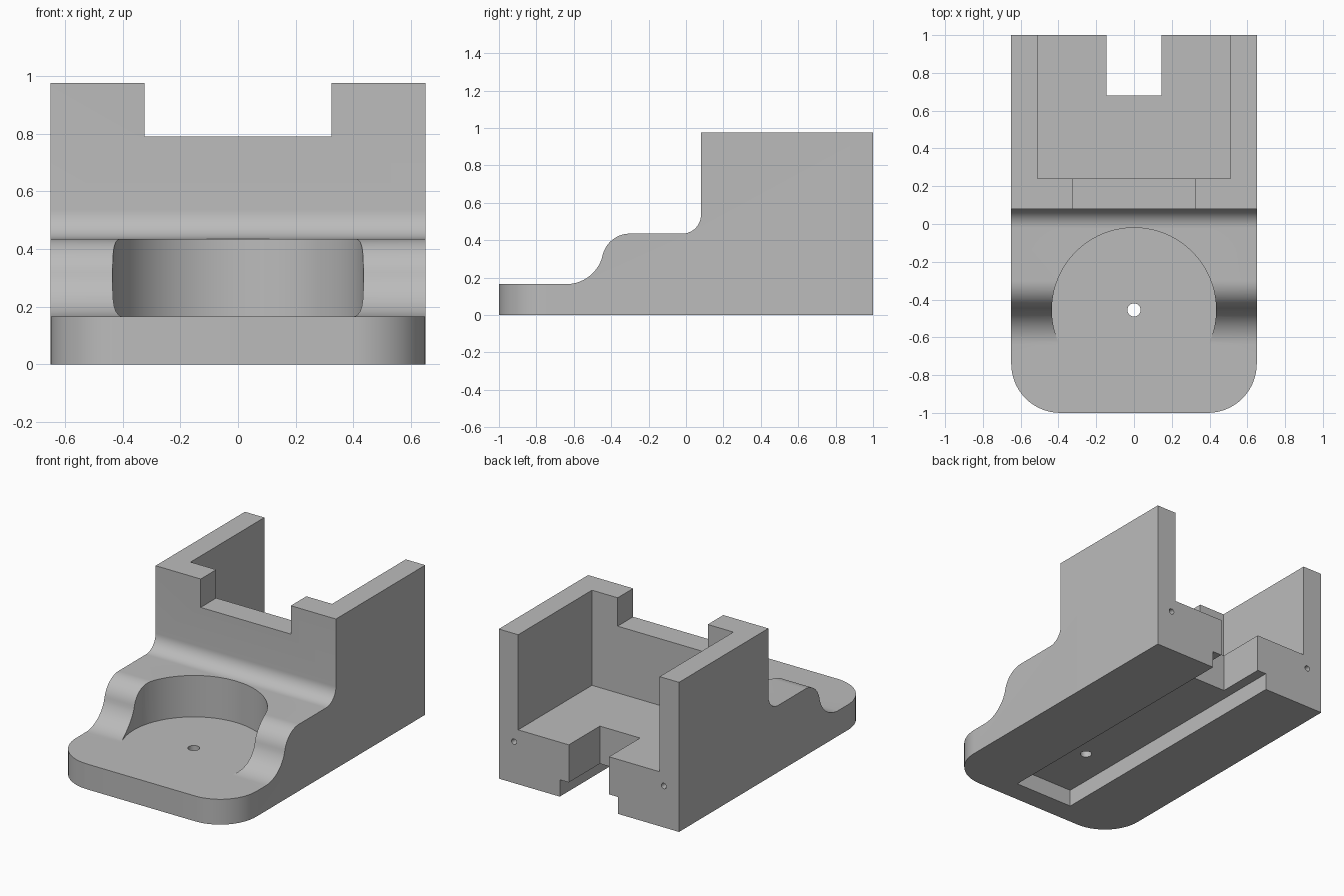
import bpy
import bmesh
from math import cos, sin, radians, atan2, degrees
from mathutils import Vector

if "Cube" in bpy.data.objects:
    bpy.data.objects.remove(bpy.data.objects["Cube"], do_unlink=True)

grey = bpy.data.materials.new("plain grey")
grey.use_nodes = True
colour = (0.5, 0.5, 0.5, 1)
grey.diffuse_color = colour
grey.node_tree.nodes["Principled BSDF"].inputs["Base Color"].default_value = colour


def arc(cx, cy, r, start, end, steps=14):
    angles = [radians(start + (end - start) * i / steps) for i in range(steps + 1)]
    return [(cx + r * cos(a), cy + r * sin(a)) for a in angles]


def prism(name, points, offset):
    """Extrude a closed outline of 3D points along an offset."""
    bm = bmesh.new()
    face = bm.faces.new([bm.verts.new(p) for p in points])
    moved = bmesh.ops.extrude_face_region(bm, geom=[face])["geom"]
    verts = [v for v in moved if isinstance(v, bmesh.types.BMVert)]
    bmesh.ops.translate(bm, verts=verts, vec=Vector(offset))
    bmesh.ops.recalc_face_normals(bm, faces=bm.faces)
    mesh = bpy.data.meshes.new(name)
    bm.to_mesh(mesh)
    bm.free()
    obj = bpy.data.objects.new(name, mesh)
    bpy.context.collection.objects.link(obj)
    mesh.materials.append(grey)
    return obj


def box(name, x, y0, y1, z0, z1):
    return prism(name, [(-x, y0, z0), (x, y0, z0), (x, y1, z0), (-x, y1, z0)],
                 (0, 0, z1 - z0))


def combine(body, tool, operation="DIFFERENCE"):
    mod = body.modifiers.new(tool.name, "BOOLEAN")
    mod.operation = operation
    mod.solver = "EXACT"
    mod.object = tool
    bpy.context.view_layer.objects.active = body
    bpy.ops.object.modifier_apply(modifier=mod.name)
    bpy.data.objects.remove(tool, do_unlink=True)


# Side profile: low front plate, S-shaped rise, shelf, tall rear block
PLATE, SHELF, TOP = 0.165, 0.435, 0.975
bend = degrees(atan2(0.08, -0.34))
profile = [(1.2, 0), (1.2, TOP), (0.08, TOP)]
profile += arc(-0.02, SHELF + 0.1, 0.1, 0, -90)
profile += arc(-0.30, SHELF - 0.15, 0.15, 90, bend)
profile += arc(-0.64, PLATE + 0.2, 0.2, bend - 180, -90)[1:]
profile += [(-1.2, PLATE), (-1.2, 0)]
body = prism("holder_body", [(-0.8, y, z) for y, z in profile], (1.6, 0, 0))

# Plan outline with rounded front corners
plan = [(0.65, 1), (-0.65, 1)]
plan += arc(-0.39, -0.74, 0.26, 180, 270) + arc(0.39, -0.74, 0.26, 270, 360)
combine(body, prism("plan", [(x, y, -0.2) for x, y in plan], (0, 0, 1.6)), "INTERSECT")

# Round pocket and its centre hole
ring = arc(0, -0.455, 0.435, 0, 360, 80)[:-1]
combine(body, prism("pocket", [(x, y, PLATE) for x, y in ring], (0, 0, 0.6)))
ring = arc(0, -0.455, 0.035, 0, 360, 24)[:-1]
combine(body, prism("centre_hole", [(x, y, -0.1) for x, y in ring], (0, 0, 0.6)))

# Rear bay, front wall notch, cable slot and underside channel
combine(body, box("rear_bay", 0.51, 0.24, 1.2, 0.355, 1.2))
combine(body, box("wall_notch", 0.325, 0, 0.4, 0.79, 1.2))
combine(body, box("cable_slot", 0.145, 0.68, 1.2, -0.1, 0.6))
combine(body, box("under_channel", 0.21, -0.855, 1.2, -0.1, 0.11))

# Small screw holes in the rear face
for side in (-1, 1):
    ring = arc(side * 0.54, 0.27, 0.018, 0, 360, 20)[:-1]
    combine(body, prism("screw_hole", [(x, 0.7, z) for x, z in ring], (0, 0.5, 0)))

bpy.ops.object.select_all(action="DESELECT")
body.select_set(True)
bpy.context.view_layer.objects.active = body
bpy.ops.object.shade_smooth_by_angle(angle=radians(30))
